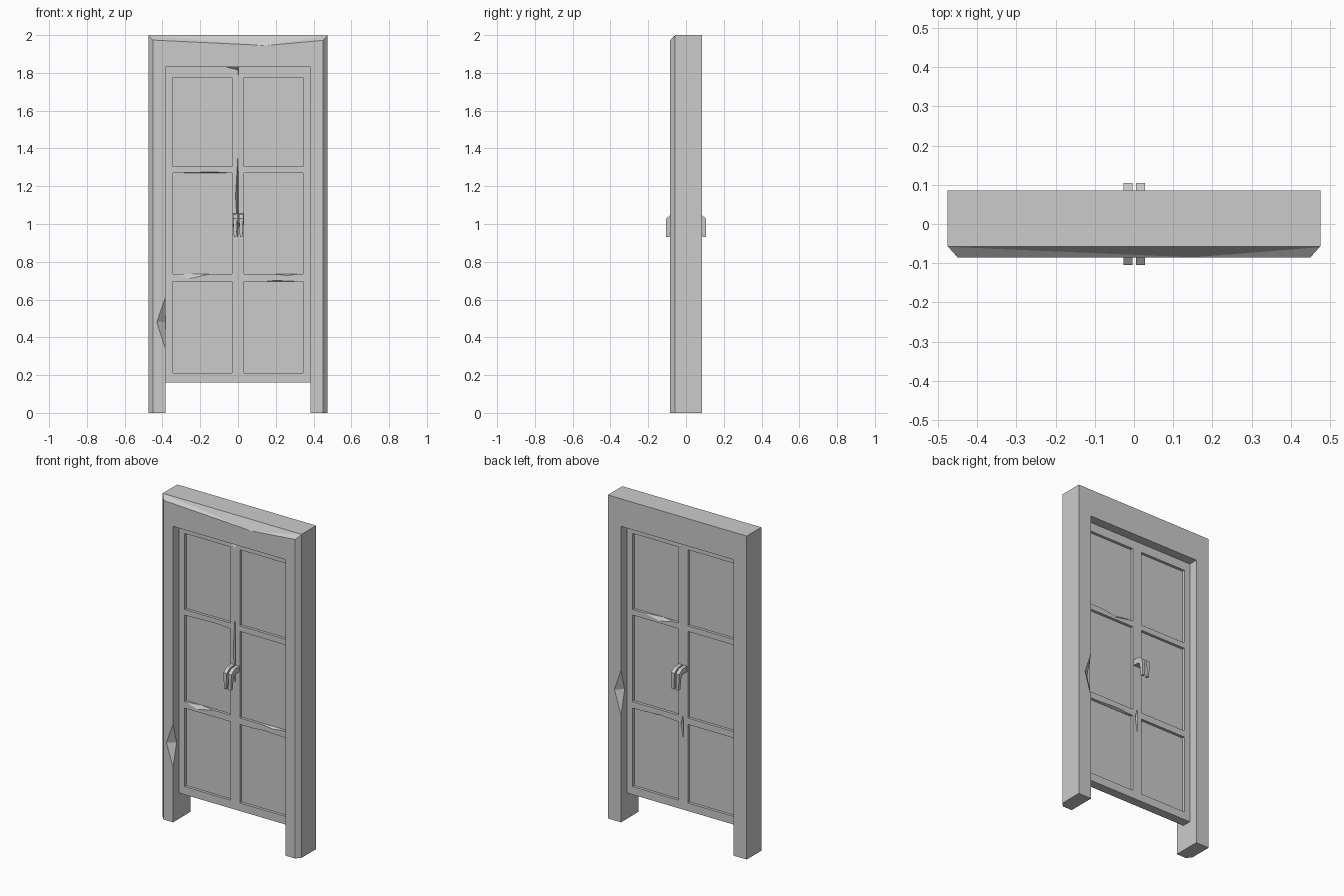
import bpy, bmesh
from mathutils import Vector

if "Cube" in bpy.data.objects:
    bpy.data.objects.remove(bpy.data.objects["Cube"])


def finish(name, bm):
    bmesh.ops.recalc_face_normals(bm, faces=bm.faces)
    me = bpy.data.meshes.new(name)
    bm.to_mesh(me)
    bm.free()
    ob = bpy.data.objects.new(name, me)
    bpy.context.collection.objects.link(ob)
    return ob


def prism(name, pts, vec):
    """Closed polygon of 3D points extruded along vec."""
    bm = bmesh.new()
    f = bm.faces.new([bm.verts.new(p) for p in pts])
    r = bmesh.ops.extrude_face_region(bm, geom=[f])
    vs = [v for v in r["geom"] if isinstance(v, bmesh.types.BMVert)]
    bmesh.ops.translate(bm, verts=vs, vec=vec)
    return finish(name, bm)


def hull(pts):
    bm = bmesh.new()
    for p in pts:
        bm.verts.new(p)
    r = bmesh.ops.convex_hull(bm, input=bm.verts)
    junk = [v for v in r["geom_interior"] if isinstance(v, bmesh.types.BMVert)]
    bmesh.ops.delete(bm, geom=junk, context="VERTS")
    return finish("cutter", bm)


def cut(ob, pts):
    """Subtract the convex hull of pts."""
    c = hull(pts)
    c.hide_render = True
    m = ob.modifiers.new("cut", "BOOLEAN")
    m.operation, m.solver, m.object = "DIFFERENCE", "EXACT", c
    bpy.context.view_layer.objects.active = ob
    bpy.ops.object.modifier_apply(modifier=m.name)
    bpy.data.objects.remove(c)


def box(x0, x1, y0, y1, z0, z1):
    return [(x, y, z) for x in (x0, x1) for y in (y0, y1) for z in (z0, z1)]


def turn(pts):
    """Half turn about z, taking the front to the back."""
    return [(-x, -y, z) for x, y, z in pts]


W, D, IN, TOP = 0.475, 0.085, 0.385, 1.83
T, P = 0.028, 0.011       # half thickness of door, of its panels

# frame: two jambs and lintel in one arch
arch = [(-W, 0), (-IN, 0), (-IN, TOP), (IN, TOP), (IN, 0), (W, 0), (W, 2), (-W, 2)]
frame = prism("door_frame", [(x, -D, z) for x, z in arch], (0, 2 * D, 0))

# front chamfers on both jambs and uneven one on the lintel
for s in (-1, 1):
    prof = [(W - 0.025, -D), (W, -D + 0.028), (W + 0.025, -D + 0.056),
            (W + 0.03, -D - 0.03), (W - 0.05, -D - 0.028)]
    cut(frame, [(s * x, y, z) for x, y in prof for z in (-0.1, 2.1)])
lintel = []
for x, z in ((-0.5, 1.976), (0.15, 1.945), (0.5, 1.977)):
    lintel += [(x, -D + 0.028, 2), (x, -D, z), (x, -0.13, z), (x, -D + 0.028, 2.1)]
cut(frame, lintel)


def jamb_dent(z0, zm, z1):
    return [(-IN, -D, z0), (-IN, -D, z1), (-IN - 0.045, -D, zm),
            (-IN, -0.05, zm), (-IN + 0.03, -D - 0.03, zm)]


cut(frame, jamb_dent(0.34, 0.48, 0.61))
cut(frame, turn(jamb_dent(0.66, 0.81, 0.94)))

# door leaf with six recessed panels on each face
door = prism("door", [(x, -T, z) for x, z in
                      ((-IN, 0.16), (IN, 0.16), (IN, TOP), (-IN, TOP))], (0, 2 * T, 0))
for x0, x1 in ((-0.345, -0.032), (0.032, 0.345)):
    for z0, z1 in ((0.21, 0.695), (0.735, 1.27), (1.305, 1.775)):
        for y0, y1 in ((-0.1, -P), (P, 0.1)):
            cut(door, box(x0, x1, y0, y1, z0, z1))


def rail_dent(x0, xm, x1, z, dz):
    """Chip on a rail edge at height z; dz < 0 for a top edge."""
    return [(x0, -T, z), (x1, -T, z), (xm, -T, z + dz),
            (xm + 0.02, -P - 0.001, z), (xm, -T - 0.03, z - 0.8 * dz)]


def crack(z0, zm, z1, w):
    return [(0, -T, z0), (0, -T, z1), (-w, -T, zm), (0.004, -T, zm - 0.05),
            (-0.003, -P, zm - 0.02), (0, -T - 0.03, zm)]


# chips on rails and cracks on the middle stile
cut(door, rail_dent(-0.335, -0.26, -0.15, 0.735, -0.025))
cut(door, rail_dent(0.19, 0.26, 0.32, 0.735, -0.008))
cut(door, rail_dent(0.13, 0.2, 0.34, 0.695, 0.006))
cut(door, rail_dent(-0.33, -0.13, -0.04, 1.27, 0.006))
cut(door, turn(rail_dent(-0.27, -0.16, -0.06, 1.305, -0.022)))
cut(door, turn(rail_dent(-0.3, -0.15, -0.06, 0.695, 0.008)))
cut(door, crack(0.91, 1.15, 1.37, 0.013))
cut(door, turn(crack(0.6, 0.69, 0.75, 0.014)))
cut(door, [(-0.06, -T, 1.83), (0.004, -T, 1.83), (0.002, -T, 1.775),
           (0, -P, 1.815), (-0.01, -0.06, 1.84)])

# hooked, downward tapering handles: a pair on each face
hook = [(T - 0.005, 1.055), (0.075, 1.052), (0.105, 1.03), (0.105, 0.93),
        (0.087, 0.93), (0.083, 1.005), (0.068, 1.018), (T - 0.005, 1.02)]
for side, sy in (("front", -1), ("back", 1)):
    for hand, cx in (("left", -0.015), ("right", 0.017)):
        h = prism(f"{side}_{hand}_handle",
                  [(-0.0115, sy * y, z) for y, z in hook], (0.023, 0, 0))
        for v in h.data.vertices:
            v.co.x = cx + v.co.x * (0.6 if v.co.z < 0.95 else 1)
